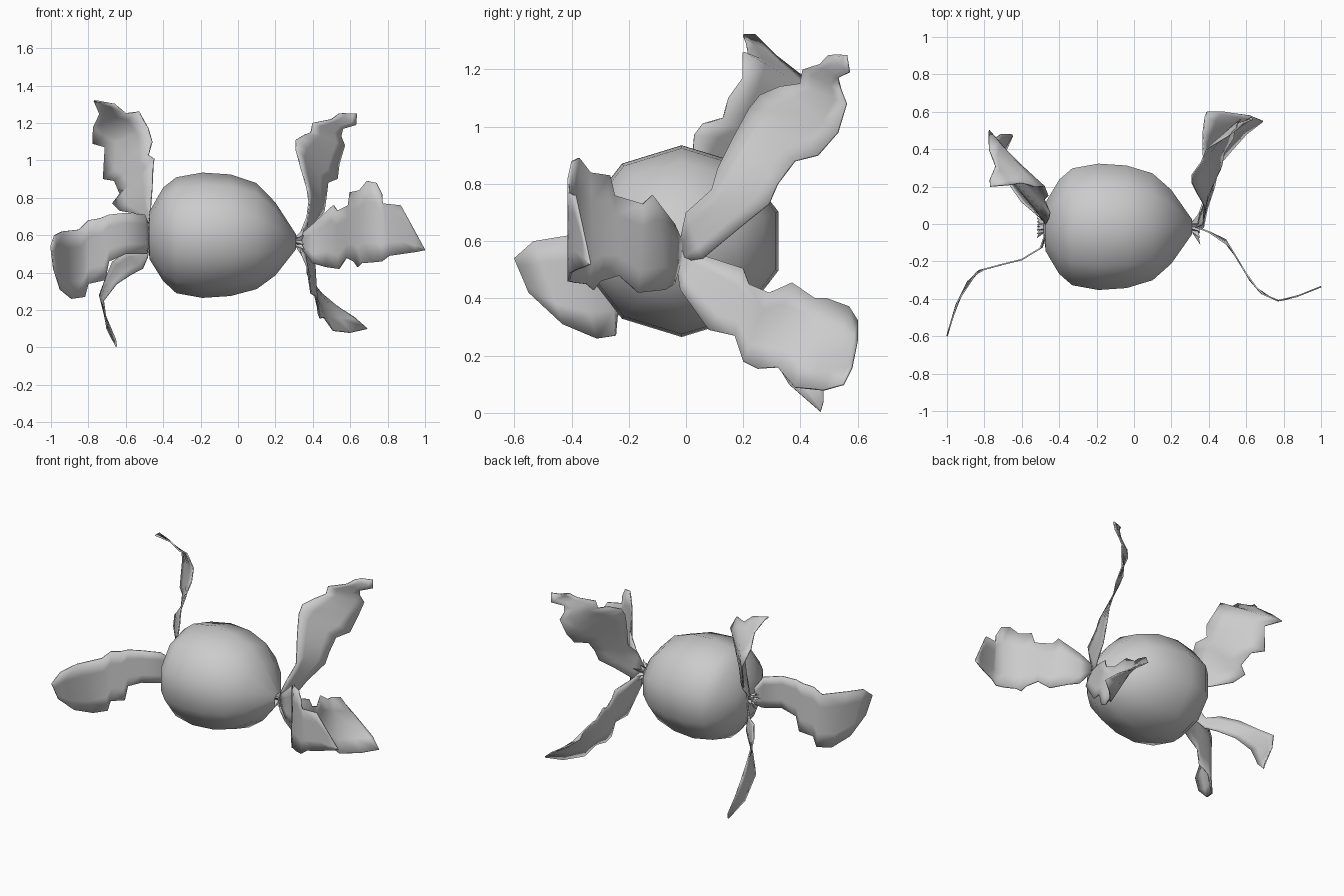
import bpy, math
from mathutils import Vector


def make(name, verts, faces, thick=0.0):
    mesh = bpy.data.meshes.new(name)
    mesh.from_pydata(verts, [], faces)
    mesh.update()
    ob = bpy.data.objects.new(name, mesh)
    bpy.context.collection.objects.link(ob)
    bpy.ops.object.select_all(action='DESELECT')
    ob.select_set(True)
    bpy.context.view_layer.objects.active = ob
    bpy.ops.object.shade_smooth_by_angle(angle=math.radians(50))
    if thick:
        m = ob.modifiers.new("thickness", 'SOLIDIFY')
        m.thickness = thick
        m.offset = 0
    return ob


def interp(curve, x):
    pts = sorted(curve)
    if x <= pts[0][0]:
        return pts[0][1]
    for (x0, y0), (x1, y1) in zip(pts, pts[1:]):
        if x <= x1:
            return y0 + (y1 - y0) * (x - x0) / (x1 - x0)
    return pts[-1][1]


def petal(name, rail_a, rail_b, bend=None, cross=4):
    """Ragged sheet between two rails; with bend, rails are (x, z) and y follows the bend curve."""
    verts, faces = [], []
    for a, b in zip(rail_a, rail_b):
        for j in range(cross + 1):
            p = Vector(a).lerp(Vector(b), j / cross)
            verts.append((p[0], interp(bend, p[0]), p[1]) if bend else tuple(p))
    n = cross + 1
    for i in range(len(rail_a) - 1):
        for j in range(cross):
            k = i * n + j
            faces.append((k, k + 1, k + n + 1, k + n))
    return make(name, verts, faces, 0.008)


# Round wrapped body: ten-sided teardrop lying along x (x, radius, centre height)
profile = [(-0.485, 0.03, 0.60), (-0.472, 0.13, 0.60), (-0.40, 0.25, 0.605),
           (-0.33, 0.31, 0.60), (-0.19, 0.335, 0.60), (-0.04, 0.325, 0.60),
           (0.10, 0.283, 0.595), (0.20, 0.195, 0.58), (0.31, 0.04, 0.565)]
S = 10
verts, faces = [], []
for x, r, cz in profile:
    for k in range(S):
        a = math.tau * k / S
        verts.append((x, -0.015 + 1.06 * r * math.sin(a), cz + r * math.cos(a)))
for i in range(len(profile) - 1):
    for k in range(S):
        k2 = (k + 1) % S
        faces.append((i * S + k, i * S + k2, (i + 1) * S + k2, (i + 1) * S + k))
faces += [tuple(range(S))[::-1], tuple(range((len(profile) - 1) * S, len(profile) * S))]
make("wrapped_body", verts, faces)


# Pinched pleats where the wrapper is twisted
def pleats(name, x, z, direction, reach):
    v, f, n = [], [], 18
    for k in range(n):
        a = math.tau * k / n
        c, s = math.cos(a), math.sin(a)
        out = reach * (1 + 0.3 * math.sin(5 * k)) if k % 2 else 0.025
        v.append((x, -0.015 + 0.03 * s, z + 0.03 * c))
        v.append((x + direction * (0.045 if k % 2 else 0.03), -0.015 + out * s, z + out * c))
    for k in range(n):
        p, q = 2 * k, 2 * ((k + 1) % n)
        f.append((p, q, q + 1, p + 1))
    make(name, v, f)


pleats("right_pleats", 0.31, 0.567, 1, 0.08)
pleats("left_pleats", -0.475, 0.60, -1, 0.05)

# Right side wrapper flaps
petal("right_front_flap",
      [(0.33, 0.60), (0.40, 0.66), (0.51, 0.76), (0.53, 0.73), (0.59, 0.76), (0.60, 0.83),
       (0.65, 0.84), (0.69, 0.89), (0.74, 0.88), (0.77, 0.82), (0.775, 0.77), (0.87, 0.76),
       (0.93, 0.65), (0.995, 0.53)],
      [(0.34, 0.53), (0.40, 0.45), (0.47, 0.43), (0.54, 0.42), (0.58, 0.48), (0.62, 0.46),
       (0.64, 0.43), (0.66, 0.45), (0.72, 0.455), (0.77, 0.46), (0.81, 0.49), (0.88, 0.50),
       (0.95, 0.51), (1.0, 0.52)],
      bend=[(0.33, -0.015), (0.42, -0.05), (0.49, -0.085), (0.56, -0.20), (0.62, -0.30),
            (0.68, -0.37), (0.77, -0.41), (0.85, -0.395), (1.0, -0.335)])
petal("right_upper_flap",
      [(0.33, -0.02, 0.60), (0.37, 0.0, 0.70), (0.38, 0.09, 0.78), (0.37, 0.11, 0.85),
       (0.34, 0.16, 0.95), (0.31, 0.22, 1.06), (0.31, 0.26, 1.11), (0.36, 0.33, 1.14),
       (0.39, 0.40, 1.15), (0.40, 0.41, 1.20), (0.50, 0.47, 1.22), (0.54, 0.50, 1.25),
       (0.56, 0.54, 1.25)],
      [(0.34, 0.0, 0.53), (0.36, 0.06, 0.54), (0.40, 0.18, 0.64), (0.46, 0.29, 0.73),
       (0.47, 0.32, 0.80), (0.48, 0.38, 0.88), (0.53, 0.46, 0.90), (0.54, 0.53, 0.98),
       (0.57, 0.56, 1.08), (0.55, 0.54, 1.13), (0.56, 0.53, 1.17), (0.63, 0.57, 1.19),
       (0.635, 0.56, 1.25)])
petal("right_lower_flap",
      [(0.33, -0.01, 0.57), (0.35, 0.06, 0.55), (0.40, 0.20, 0.505), (0.41, 0.22, 0.45),
       (0.40, 0.29, 0.42), (0.37, 0.37, 0.455), (0.37, 0.45, 0.40), (0.37, 0.49, 0.40),
       (0.38, 0.57, 0.37), (0.39, 0.60, 0.32), (0.48, 0.60, 0.25)],
      [(0.34, -0.03, 0.50), (0.37, -0.02, 0.43), (0.39, 0.08, 0.29), (0.42, 0.17, 0.27),
       (0.43, 0.20, 0.18), (0.44, 0.25, 0.155), (0.46, 0.32, 0.16), (0.51, 0.38, 0.09),
       (0.60, 0.48, 0.08), (0.69, 0.55, 0.10), (0.62, 0.58, 0.16)])

# Left side wrapper flaps
petal("left_front_flap",
      [(-0.472, 0.64), (-0.50, 0.71), (-0.60, 0.72), (-0.69, 0.71), (-0.74, 0.69), (-0.80, 0.68),
       (-0.85, 0.63), (-0.94, 0.62), (-0.98, 0.60), (-1.0, 0.54)],
      [(-0.472, 0.56), (-0.49, 0.50), (-0.60, 0.50), (-0.69, 0.46), (-0.71, 0.36), (-0.80, 0.34),
       (-0.82, 0.27), (-0.89, 0.26), (-0.95, 0.31), (-0.985, 0.42)],
      bend=[(-0.47, -0.03), (-0.485, -0.12), (-0.60, -0.19), (-0.70, -0.215), (-0.83, -0.25),
            (-0.89, -0.31), (-0.95, -0.43), (-1.0, -0.60)])
petal("left_upper_flap",
      [(-0.475, 0.0, 0.64), (-0.47, 0.0, 0.72), (-0.46, 0.02, 0.85), (-0.455, 0.03, 0.97),
       (-0.45, 0.06, 1.01), (-0.48, 0.13, 1.03), (-0.46, 0.15, 1.10), (-0.48, 0.20, 1.17),
       (-0.53, 0.20, 1.26), (-0.60, 0.22, 1.25), (-0.66, 0.21, 1.30), (-0.77, 0.20, 1.32)],
      [(-0.48, 0.02, 0.60), (-0.51, 0.06, 0.71), (-0.63, 0.20, 0.73), (-0.67, 0.27, 0.77),
       (-0.63, 0.28, 0.82), (-0.66, 0.34, 0.89), (-0.72, 0.40, 0.90), (-0.71, 0.41, 1.07),
       (-0.775, 0.50, 1.09), (-0.775, 0.40, 1.18), (-0.74, 0.31, 1.25), (-0.77, 0.24, 1.32)])
petal("left_lower_flap",
      [(-0.475, 0.02, 0.60), (-0.53, 0.06, 0.50), (-0.60, 0.12, 0.51), (-0.67, 0.22, 0.46),
       (-0.71, 0.35, 0.36), (-0.74, 0.46, 0.28), (-0.71, 0.48, 0.17), (-0.655, 0.48, 0.04)],
      [(-0.475, 0.0, 0.54), (-0.485, 0.02, 0.48), (-0.51, 0.07, 0.42), (-0.57, 0.13, 0.39),
       (-0.65, 0.20, 0.34), (-0.72, 0.27, 0.25), (-0.70, 0.36, 0.10), (-0.65, 0.47, 0.004)])
